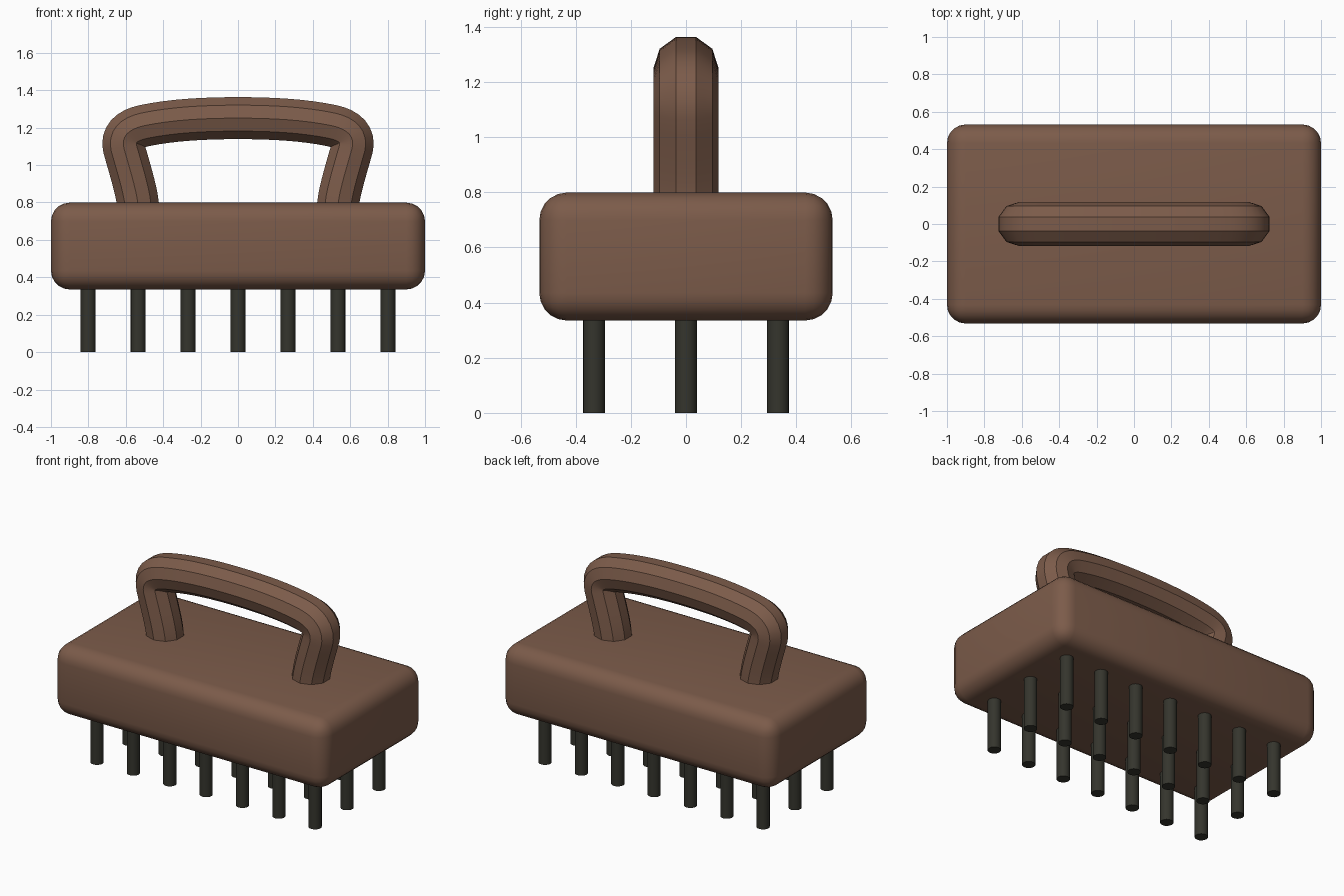
import bpy

cube = bpy.data.objects.get("Cube")
if cube:
    bpy.data.objects.remove(cube, do_unlink=True)


def make_material(name, color):
    mat = bpy.data.materials.new(name)
    mat.use_nodes = True
    mat.diffuse_color = (*color, 1)
    mat.node_tree.nodes["Principled BSDF"].inputs["Base Color"].default_value = (*color, 1)
    mat.roughness = 0.7
    return mat


brown = make_material("warm brown", (0.2, 0.105, 0.068))
charcoal = make_material("dark charcoal", (0.035, 0.035, 0.026))


def finish(obj, name, mat):
    obj.name = name
    obj.data.materials.append(mat)
    bpy.ops.object.shade_smooth_by_angle()


# Rounded block
bpy.ops.mesh.primitive_cube_add(size=1, location=(0, 0, 0.567))
block = bpy.context.object
block.scale = (2, 1.064, 0.464)
bpy.ops.object.transform_apply(location=False, rotation=False, scale=True)
bevel = block.modifiers.new("rounding", 'BEVEL')
bevel.width = 0.1
bevel.segments = 5
bpy.ops.object.modifier_apply(modifier="rounding")
finish(block, "block", brown)

# Bent grip: (x, z) of each knot with its incoming and outgoing handles
half = [
    ((0.533, 0.7), (0.533, 0.76), (0.535, 0.84)),
    ((0.57, 0.95), (0.61, 1.09), (0.625, 1.15)),
    ((0.59, 1.192), (0.5, 1.211), (0.35, 1.242)),
    ((0.18, 1.251), (0, 1.251), (-0.18, 1.251)),
]
mirrored = [tuple((-x, z) for x, z in reversed(knot)) for knot in reversed(half[:-1])]
knots = half + mirrored

curve = bpy.data.curves.new("grip_path", 'CURVE')
curve.dimensions = '3D'
curve.resolution_u = 8
curve.bevel_depth = 0.118
curve.bevel_resolution = 3
curve.use_fill_caps = True
spline = curve.splines.new('BEZIER')
spline.bezier_points.add(len(knots) - 1)
for point, (left, centre, right) in zip(spline.bezier_points, knots):
    point.handle_left_type = point.handle_right_type = 'FREE'
    point.co = (centre[0], 0, centre[1])
    point.handle_left = (left[0], 0, left[1])
    point.handle_right = (right[0], 0, right[1])
grip = bpy.data.objects.new("handle", curve)
bpy.context.collection.objects.link(grip)
bpy.ops.object.select_all(action='DESELECT')
grip.select_set(True)
bpy.context.view_layer.objects.active = grip
bpy.ops.object.convert(target='MESH')
finish(bpy.context.object, "handle", brown)

# Grid of round pins underneath
for row in range(3):
    for col in range(7):
        bpy.ops.mesh.primitive_cylinder_add(
            vertices=16, radius=0.04, depth=0.36,
            location=((col - 3) * 0.267, (row - 1) * 0.334, 0.18))
        finish(bpy.context.object, f"pin_{row + 1}_{col + 1}", charcoal)
